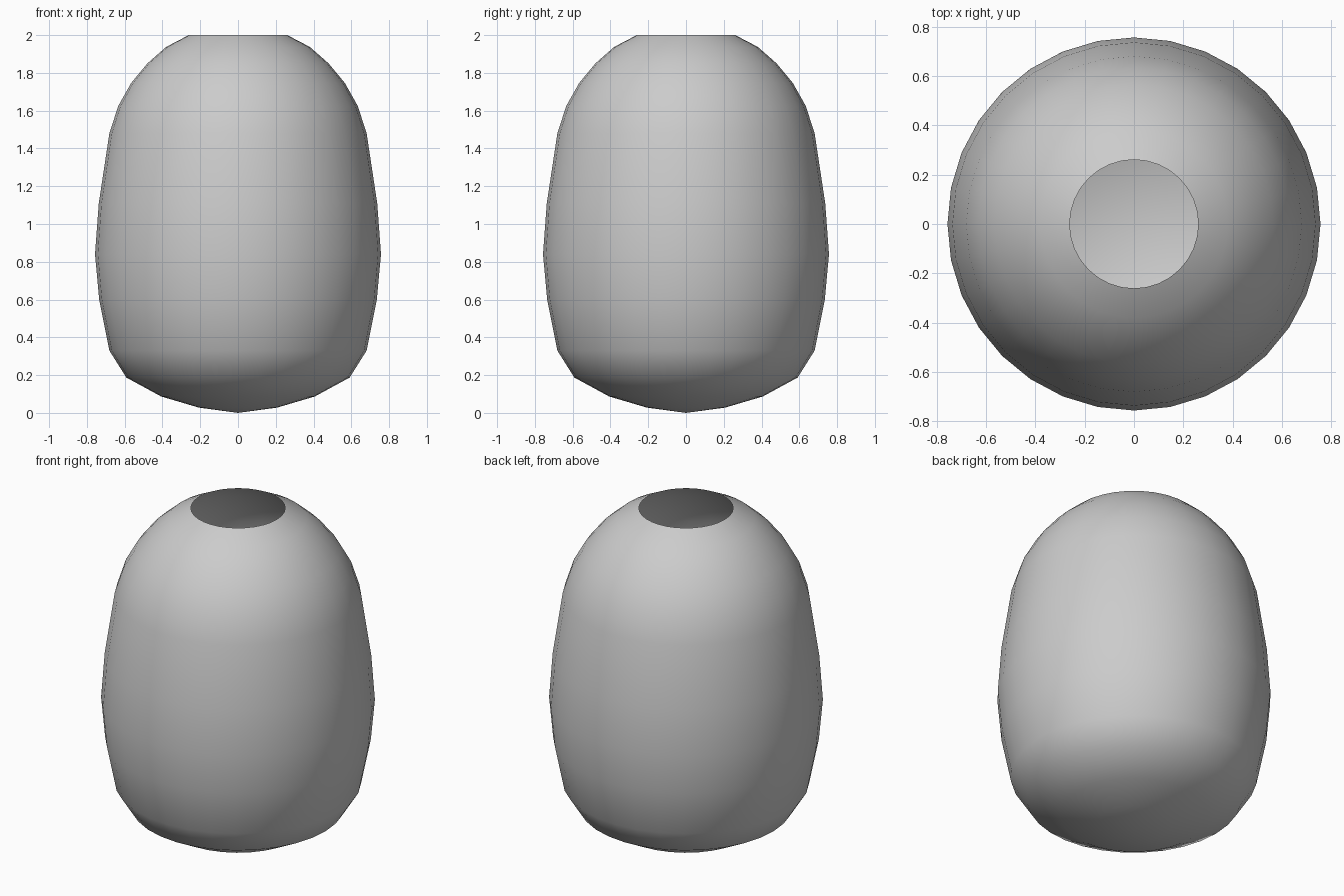
import bpy, bmesh, math

if "Cube" in bpy.data.objects:
    bpy.data.objects.remove(bpy.data.objects["Cube"])

SEGMENTS = 32
# Half profile (radius, height), from bottom centre to open rim
PROFILE = [(0.0, 0.0), (0.207, 0.028), (0.407, 0.087), (0.591, 0.187),
           (0.681, 0.33), (0.735, 0.60), (0.757, 0.84), (0.737, 1.11),
           (0.681, 1.48), (0.634, 1.625), (0.566, 1.746), (0.48, 1.85),
           (0.381, 1.937), (0.261, 2.0)]

# Thin open vessel: revolve the profile around z
bm = bmesh.new()
verts = [bm.verts.new((r, 0, z)) for r, z in PROFILE]
edges = [bm.edges.new(pair) for pair in zip(verts, verts[1:])]
bmesh.ops.spin(bm, geom=verts + edges, cent=(0, 0, 0), axis=(0, 0, 1),
               angle=2 * math.pi, steps=SEGMENTS, use_merge=True)
bmesh.ops.remove_doubles(bm, verts=bm.verts, dist=1e-4)
bmesh.ops.recalc_face_normals(bm, faces=bm.faces)

# Make sure the shell faces outward
side = max(bm.faces, key=lambda f: f.calc_center_median().xy.length)
if side.normal.dot(side.calc_center_median()) < 0:
    bmesh.ops.reverse_faces(bm, faces=bm.faces)
for f in bm.faces:
    f.smooth = True

mesh = bpy.data.meshes.new("vessel")
bm.to_mesh(mesh)
bm.free()
vessel = bpy.data.objects.new("vessel", mesh)
bpy.context.collection.objects.link(vessel)
